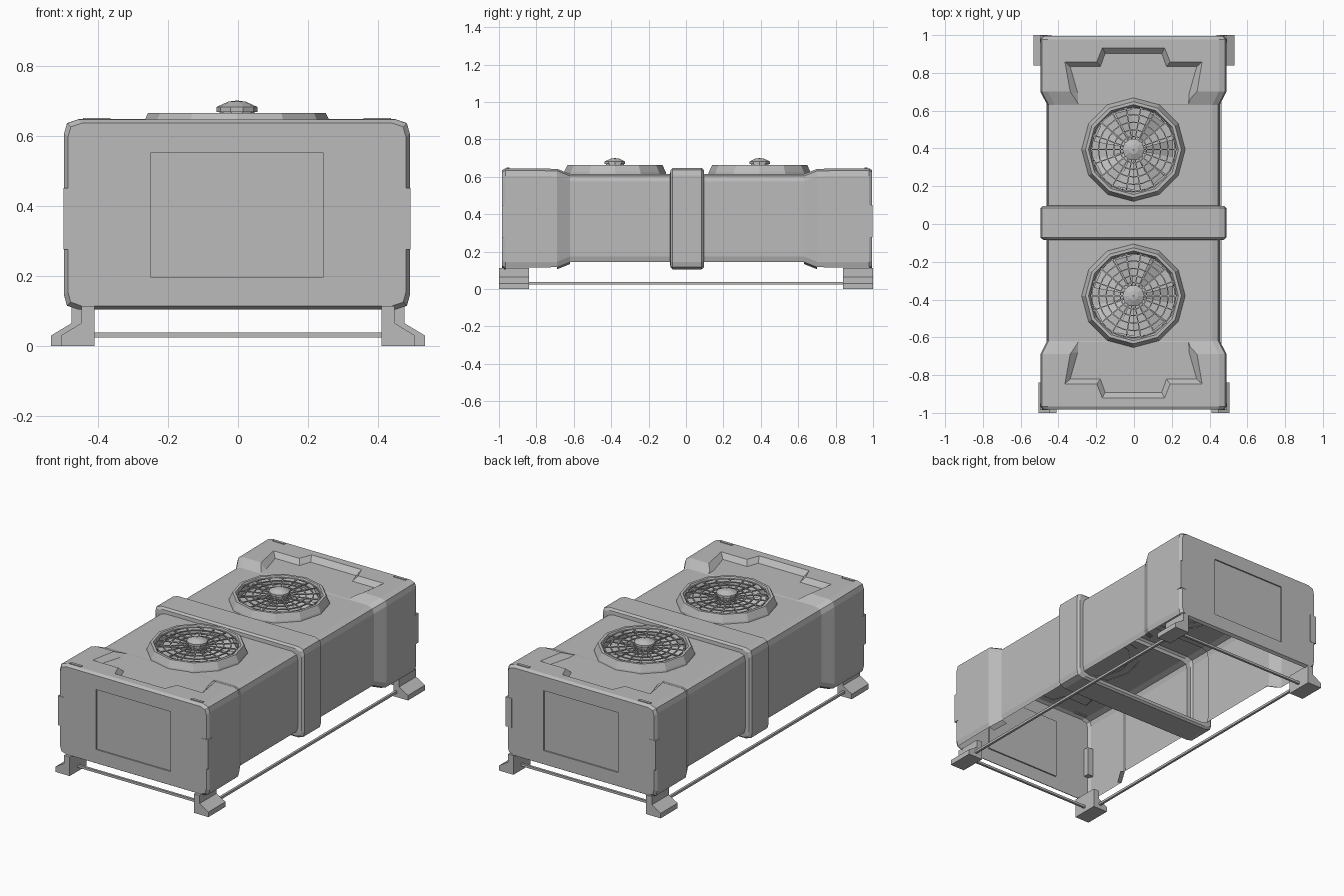
import bpy, bmesh, math
from mathutils import Matrix, Vector

if "Cube" in bpy.data.objects:
    bpy.data.objects.remove(bpy.data.objects["Cube"])

YC = 0.006   # the housing sits a hair towards the back
XC = -0.003

grey = bpy.data.materials.new("plain_grey")
grey.diffuse_color = (0.5, 0.5, 0.5, 1)
grey.use_nodes = True
grey.node_tree.nodes["Principled BSDF"].inputs["Base Color"].default_value = grey.diffuse_color


def finish(name, bm):
    bmesh.ops.recalc_face_normals(bm, faces=bm.faces)
    me = bpy.data.meshes.new(name)
    bm.to_mesh(me)
    bm.free()
    me.materials.append(grey)
    ob = bpy.data.objects.new(name, me)
    bpy.context.collection.objects.link(ob)
    return ob


def loft(bm, rings, caps=True, loop=False):
    """Skin a list of equally long closed rings of points."""
    vs = [[bm.verts.new(p) for p in r] for r in rings]
    n = len(vs[0])
    pairs = list(zip(vs, vs[1:])) + ([(vs[-1], vs[0])] if loop else [])
    for a, b in pairs:
        for i in range(n):
            j = (i + 1) % n
            bm.faces.new((a[i], a[j], b[j], b[i]))
    if caps and not loop:
        bm.faces.new(vs[0])
        bm.faces.new(vs[-1])


def box(bm, x0, x1, y0, y1, z0, z1):
    loft(bm, [[(x0, y0, z), (x1, y0, z), (x1, y1, z), (x0, y1, z)] for z in (z0, z1)])


def lathe(bm, profile, cy, n, loop=False):
    rings = [[(XC + r * math.cos(2 * math.pi * i / n), cy + r * math.sin(2 * math.pi * i / n), z)
              for i in range(n)] for r, z in profile]
    loft(bm, rings, caps=False, loop=loop)


# --- housing: rounded sections lofted along y ---
def section(y, hx, zt, zb):
    corner = [(0, .04), (.008, .011), (.04, 0)]
    right = [(hx - a, zt - b) for a, b in reversed(corner)] + [(hx - a, zb + b) for a, b in corner]
    pts = right + [(-x, z) for x, z in reversed(right)]
    return [(XC + x, YC + y, z) for x, z in pts]


half = [(.078, .492, .647, .106), (.089, .48, .636, .116), (.091, .457, .615, .134),
        (.625, .457, .615, .134), (.695, .493, .643, .106), (.972, .493, .646, .104),
        (.989, .482, .636, .114)]
bm = bmesh.new()
loft(bm, [section(-s[0], *s[1:]) for s in reversed(half)] + [section(*s) for s in half])
housing = finish("housing", bm)

# --- cutters: shallow end panels and top recesses ---
low = [(.15, .90), (.175, .83), (.335, .83), (.295, .69), (.29, .60)]
high = [(.165, .93), (.195, .857), (.365, .857), (.338, .69), (.31, .60)]
bm = bmesh.new()
for s in (1, -1):
    rings = []
    for pts, z in ((low, .617), (high, .646), (high, .70)):
        full = pts + [(-x, y) for x, y in reversed(pts)]
        rings.append([(XC + x, YC + s * (y - .003), z) for x, y in full])
    loft(bm, rings)
    ya, yb = sorted((YC + s * .981, YC + s * 1.05))
    box(bm, -.248, .242, ya, yb, .195, .552)
cutter = finish("recess_cutter", bm)
mod = housing.modifiers.new("recesses", 'BOOLEAN')
mod.object, mod.operation, mod.solver = cutter, 'DIFFERENCE', 'EXACT'
bpy.context.view_layer.objects.active = housing
bpy.ops.object.modifier_apply(modifier=mod.name)
bpy.data.objects.remove(cutter)

# the underside is open except below the middle band
bm = bmesh.new()
bm.from_mesh(housing.data)
bm.normal_update()
under = [f for f in bm.faces if f.normal.z < -.9 and f.calc_center_median().z < .15
         and abs(f.calc_center_median().y - YC) > .085]
bmesh.ops.delete(bm, geom=under, context='FACES')
bm.to_mesh(housing.data)
bm.free()

# --- corner clips and small top tabs ---
bm = bmesh.new()
for sx in (1, -1):
    for sy in (1, -1):
        x0, x1 = sorted((XC + sx * .455, XC + sx * .495))
        y0, y1 = sorted((YC + sy * .955, YC + sy * .991))
        box(bm, x0, x1, y0, y1, .275, .45)
finish("corner_clips", bm)
bm = bmesh.new()
for sx in (1, -1):
    for sy in (1, -1):
        x, y = XC + sx * .4, YC + sy * .957
        box(bm, x - .039, x + .039, y - .008, y + .008, .64, .65)
finish("top_tabs", bm)

# --- two fans ---
for label, cy in (("back", YC + .388), ("front", YC - .386)):
    bm = bmesh.new()
    lathe(bm, [(.275, .612), (.272, .625), (.254, .664), (.238, .664), (.225, .64), (.225, .612)], cy, 12)
    finish(label + "_fan_ring", bm)

    # guard of rings and spokes
    bm = bmesh.new()
    for r in (.07, .105, .145, .185, .222):
        lathe(bm, [(r - .003, .652), (r + .003, .652), (r + .003, .658), (r - .003, .658)], cy, 24, True)
    for i in range(18):
        part = bmesh.new()
        box(part, .045, .228, -.003, .003, .652, .658)
        part.transform(Matrix.Translation((XC, cy, 0)) @ Matrix.Rotation(i * math.pi / 9, 4, 'Z'))
        tmp = bpy.data.meshes.new("tmp")
        part.to_mesh(tmp)
        part.free()
        bm.from_mesh(tmp)
        bpy.data.meshes.remove(tmp)
    finish(label + "_fan_guard", bm)

    # tilted blades
    bm = bmesh.new()
    for i in range(7):
        a = i * 2 * math.pi / 7
        quad = []
        for r, da, z in ((.05, -.2, .624), (.215, -.2, .622), (.215, .25, .648), (.05, .2, .64)):
            quad.append(bm.verts.new((XC + r * math.cos(a + da), cy + r * math.sin(a + da), z)))
        bm.faces.new(quad)
    finish(label + "_fan_blades", bm)

    # faceted hub
    bm = bmesh.new()
    lathe(bm, [(.05, .614), (.05, .668), (.058, .668), (.058, .682), (.025, .697), (.002, .7)], cy, 10)
    finish(label + "_fan_hub", bm)

# --- feet and thin rails between them ---
foot = [(.41, 0), (.505, 0), (.505, .03), (.447, .065), (.447, .114), (.41, .114)]
for label, shift, y0, y1 in (("front", 0, -1, -.84), ("back", .028, .84, 1)):
    bm = bmesh.new()
    for s in (1, -1):
        loft(bm, [[(s * (x + shift), y, z) for x, z in foot] for y in (y0, y1)])
    finish(label + "_feet", bm)

bm = bmesh.new()
for s in (1, -1):
    box(bm, -.45, .45, s * .92 - .007, s * .92 + .007, .024, .038)
    box(bm, s * .455 - .007, s * .455 + .007, -.85, .85, .024, .038)
finish("base_rails", bm)
